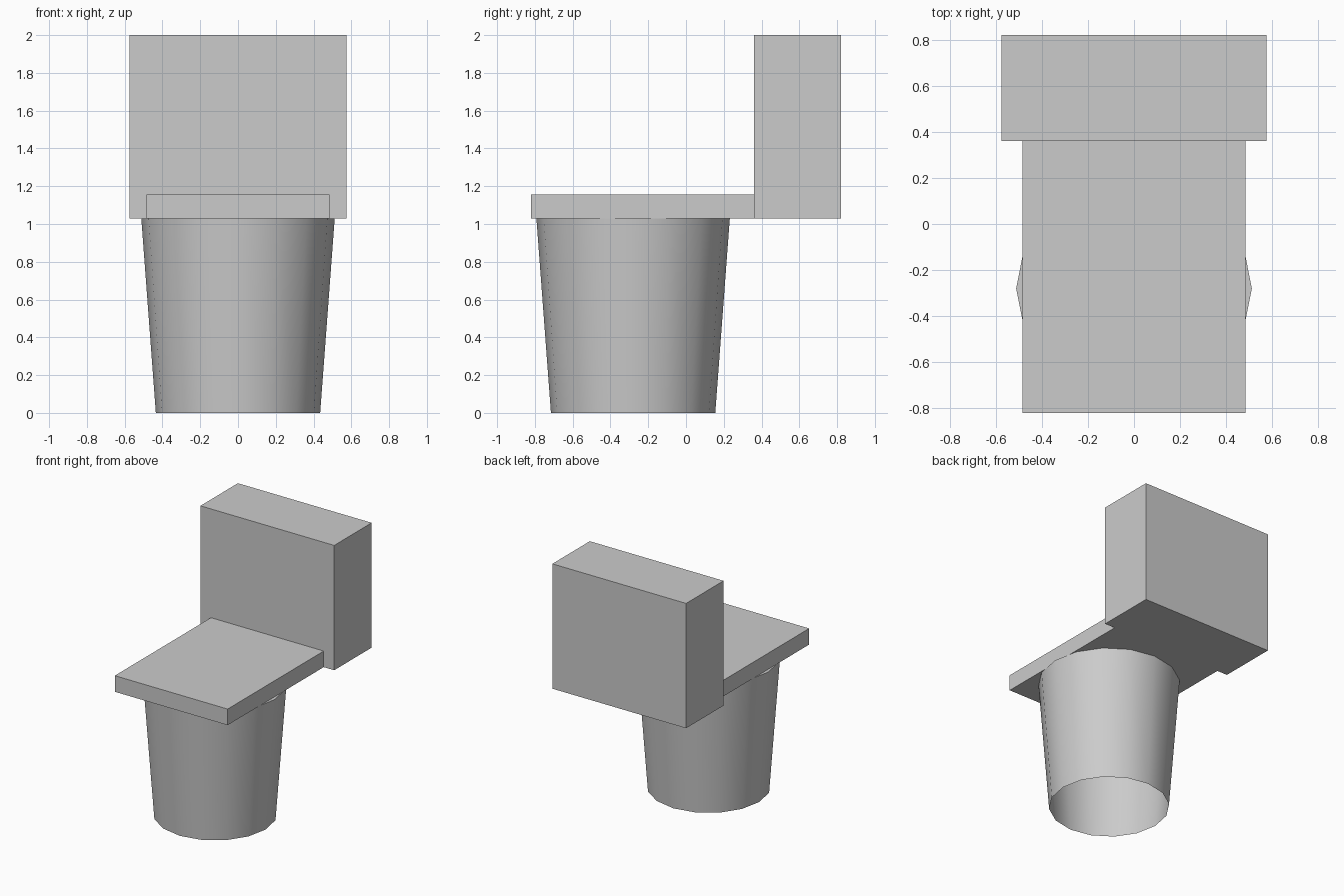
import bpy
import bmesh
import math
from mathutils import Matrix

cube = bpy.data.objects.get("Cube")
if cube:
    bpy.data.objects.remove(cube, do_unlink=True)

grey = bpy.data.materials.new("light_grey")
grey.use_nodes = True
grey.diffuse_color = (0.6, 0.6, 0.6, 1)
grey.node_tree.nodes["Principled BSDF"].inputs["Base Color"].default_value = (0.6, 0.6, 0.6, 1)

RIM = 1.03  # height where the pedestal meets the seat


def add_part(name, bm):
    mesh = bpy.data.meshes.new(name)
    bm.to_mesh(mesh)
    bm.free()
    mesh.materials.append(grey)
    obj = bpy.data.objects.new(name, mesh)
    bpy.context.collection.objects.link(obj)
    return obj


def add_box(name, half_width, front, back, bottom, top):
    bm = bmesh.new()
    place = Matrix.Translation((0, (front + back) / 2, (bottom + top) / 2))
    size = Matrix.Diagonal((2 * half_width, back - front, top - bottom, 1))
    bmesh.ops.create_cube(bm, size=1, matrix=place @ size)
    return add_part(name, bm)


# Seat slab and upright tank
add_box("seat", 0.485, -0.82, 0.36, RIM, 1.155)
add_box("tank", 0.575, 0.36, 0.82, RIM, 2.0)

# Tapered pedestal, open underneath
bm = bmesh.new()
bmesh.ops.create_cone(bm, cap_ends=True, segments=16, radius1=0.435, radius2=0.512,
                      depth=RIM, matrix=Matrix.Translation((0, -0.28, RIM / 2))
                      @ Matrix.Rotation(math.pi / 2, 4, "Z"))
bm.normal_update()
base = [f for f in bm.faces if f.normal.z < -0.9]
bmesh.ops.delete(bm, geom=base, context="FACES_ONLY")
pedestal = add_part("pedestal", bm)

# Smooth the round wall, keep the rim sharp
bpy.ops.object.select_all(action="DESELECT")
pedestal.select_set(True)
bpy.context.view_layer.objects.active = pedestal
bpy.ops.object.shade_smooth_by_angle(angle=math.radians(40))
